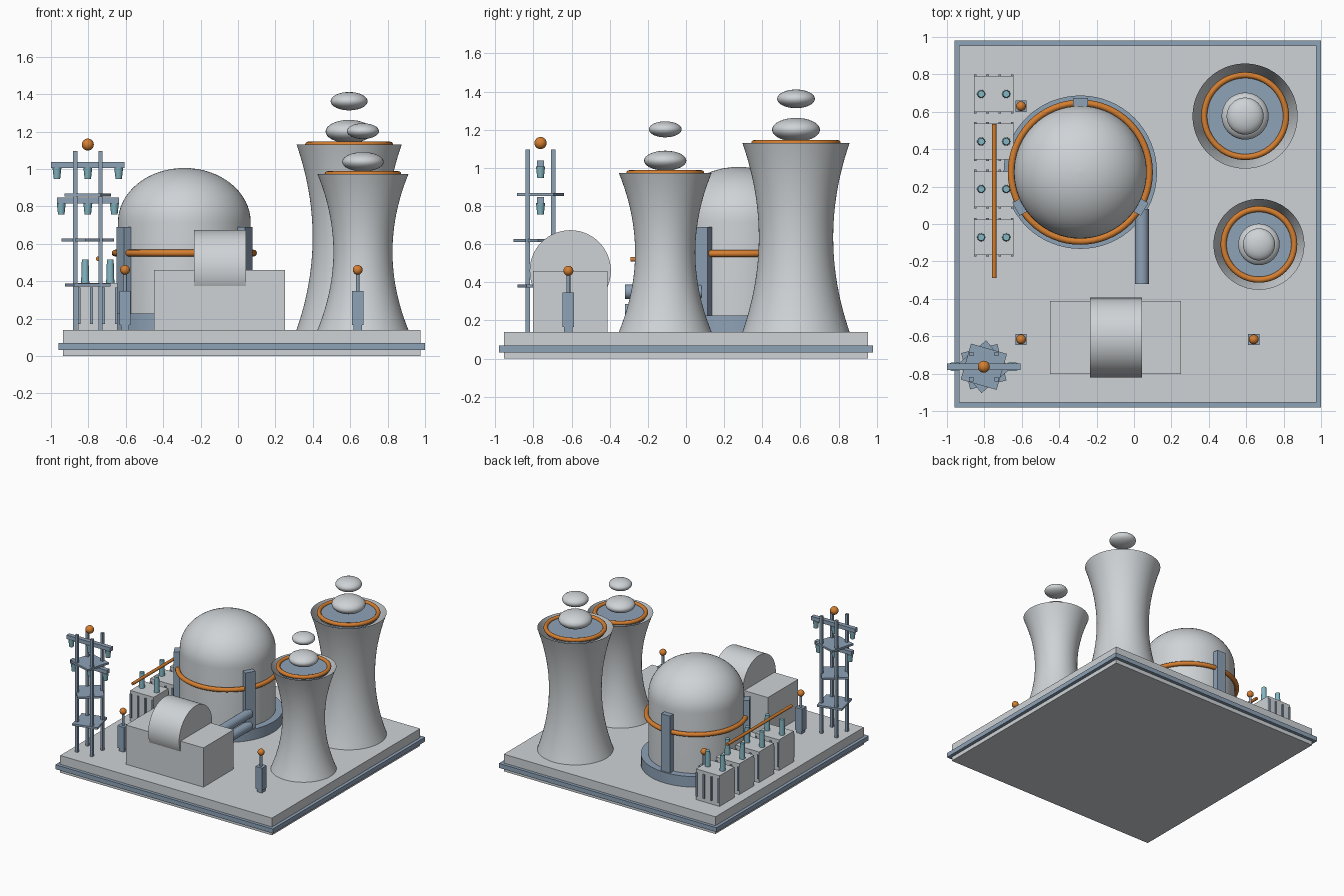
import bpy, math
from mathutils import Vector

if "Cube" in bpy.data.objects:
    bpy.data.objects.remove(bpy.data.objects["Cube"])

def mat(name, rgb):
    m = bpy.data.materials.new(name)
    m.diffuse_color = (*rgb, 1)
    m.use_nodes = True
    m.node_tree.nodes["Principled BSDF"].inputs["Base Color"].default_value = m.diffuse_color
    return m

GREY = mat("light concrete", (0.62, 0.65, 0.67))
STEEL = mat("blue grey steel", (0.27, 0.36, 0.47))
ORANGE = mat("orange", (0.66, 0.21, 0.03))
TEAL = mat("teal ceramic", (0.23, 0.47, 0.54))

def done(name, m, smooth=False):
    o = bpy.context.object
    o.name = name
    o.data.materials.append(m)
    if smooth:
        bpy.ops.object.shade_smooth_by_angle(angle=math.radians(35))
    return o

def box(name, m, x, y, z0, z1, sx, sy, rot=0):
    bpy.ops.mesh.primitive_cube_add(size=1, location=(x, y, (z0 + z1) / 2), rotation=(0, 0, rot))
    bpy.context.object.scale = (sx, sy, z1 - z0)
    return done(name, m)

def rod(name, m, a, b, r1, r2=None, n=24):
    a, b = Vector(a), Vector(b)
    d = b - a
    bpy.ops.mesh.primitive_cone_add(vertices=n, radius1=r1, radius2=r1 if r2 is None else r2,
                                    depth=d.length, location=(a + b) / 2,
                                    rotation=d.to_track_quat('Z', 'Y').to_euler())
    return done(name, m, True)

def ball(name, m, loc, rx, rz=None):
    bpy.ops.mesh.primitive_uv_sphere_add(segments=32, ring_count=16, radius=1, location=loc)
    bpy.context.object.scale = (rx, rx, rz or rx)
    return done(name, m, True)

def ring(name, m, loc, r, minor):
    bpy.ops.mesh.primitive_torus_add(major_radius=r, minor_radius=minor, location=loc,
                                     major_segments=64, minor_segments=12)
    return done(name, m, True)

def lathe(name, m, x, y, profile, n=64):
    """Surface of revolution from (radius, z) points; radius 0 closes it."""
    verts, faces = [], []
    for r, z in profile:
        for i in range(n):
            a = 2 * math.pi * i / n
            verts.append((r * math.cos(a), r * math.sin(a), z))
    for k in range(len(profile) - 1):
        for i in range(n):
            j = (i + 1) % n
            faces.append((k * n + i, k * n + j, (k + 1) * n + j, (k + 1) * n + i))
    me = bpy.data.meshes.new(name)
    me.from_pydata(verts, [], faces)
    o = bpy.data.objects.new(name, me)
    o.location = (x, y, 0)
    bpy.context.collection.objects.link(o)
    bpy.ops.object.select_all(action='DESELECT')
    o.select_set(True)
    bpy.context.view_layer.objects.active = o
    return done(name, m, True)

# Ground slab with a steel rim
G = 0.14
box("ground_slab", GREY, 0.02, 0, 0, G, 1.91, 1.91)
box("slab_rim", STEEL, 0.02, 0, 0.032, 0.068, 1.962, 1.962)

# Cooling towers: x, y, top z, end radius, waist radius, ring radius, puffs (z, rx, rz)
for x, y, top, r, w, rr, puffs in (
        (0.594, 0.577, 1.13, 0.281, 0.195, 0.219, ((1.2, 0.126, 0.062), (1.362, 0.099, 0.049))),
        (0.668, -0.109, 0.972, 0.243, 0.158, 0.189, ((1.038, 0.111, 0.052), (1.202, 0.086, 0.042)))):
    prof = []
    for i in range(25):
        t = i / 12 - 1
        prof.append((w + (r - w) * t * t, G + (top - G) * i / 24))
    lathe("cooling_tower", GREY, x, y, prof)
    rod("tower_cap", STEEL, (x, y, top - 0.03), (x, y, top), rr, n=48)
    ring("tower_ring", ORANGE, (x, y, top), rr, 0.016)
    for z, rx, rz in puffs:
        ball("steam_puff", GREY, (x, y, z), rx, rz)

# Containment dome
DX, DY, DR = -0.287, 0.277, 0.355
prof = [(DR, G), (DR, 0.715)]
prof += [(DR * math.cos(a), 0.715 + 0.29 * math.sin(a))
         for a in (math.pi / 2 * i / 16 for i in range(1, 17))]
lathe("containment_dome", GREY, DX, DY, prof)
rod("dome_footing", STEEL, (DX, DY, G), (DX, DY, 0.226), 0.41, n=64)
ring("dome_ring", ORANGE, (DX, DY, 0.55), 0.37, 0.018)
for k in range(3):
    a = math.radians(90 + 120 * k)
    box("dome_buttress", STEEL, DX + 0.372 * math.cos(a), DY + 0.372 * math.sin(a),
        G, 0.69, 0.05, 0.08, a)

# Steam pipes from the dome towards the hall
for z in (0.25, 0.35):
    rod("steam_pipe", STEEL, (0.042, 0.08, z), (0.042, -0.32, z), 0.037)

# Turbine hall with a barrel drum through its roof
box("turbine_hall", GREY, -0.1, -0.607, G, 0.46, 0.7, 0.39)
rod("turbine_drum", GREY, (-0.236, -0.607, 0.46), (0.043, -0.607, 0.46), 0.213, n=64)

# Transformer row with cooling fins, bushings and a busbar
for y in (0.695, 0.441, 0.187, -0.071):
    box("transformer", GREY, -0.75, y, G, 0.39, 0.212, 0.19)
    for s in (-1, 1):
        for k in range(4):
            box("cooling_fin", STEEL, -0.75 + (k - 1.5) * 0.066, y + s * 0.097,
                0.17, 0.365, 0.014, 0.014)
        rod("bushing", TEAL, (-0.75 + s * 0.067, y, 0.39), (-0.75 + s * 0.067, y, 0.515), 0.022, 0.018, 16)
rod("busbar", ORANGE, (-0.748, 0.535, 0.52), (-0.748, -0.29, 0.52), 0.012, n=16)

# Beacon posts
for x, y in ((-0.604, -0.617), (0.64, -0.617), (-0.604, 0.63)):
    box("beacon_foot", STEEL, x, y, G, 0.17, 0.045, 0.045)
    box("beacon_box", STEEL, x, y, 0.165, 0.347, 0.06, 0.06)
    rod("beacon_stem", STEEL, (x, y, 0.345), (x, y, 0.45), 0.01, n=12)
    ball("beacon_lamp", ORANGE, (x, y, 0.46), 0.026)

# Transmission pylon
PX, PY = -0.803, -0.763
for sx in (-1, 1):
    for sy in (-1, 1):
        box("pylon_leg", STEEL, PX + sx * 0.067, PY + sy * 0.067, G, 1.095, 0.022, 0.022)
for z, a in ((0.38, 14), (0.62, 40), (0.86, 74)):
    box("pylon_platform", STEEL, PX, PY, z - 0.008, z + 0.008, 0.2, 0.2, math.radians(a))
for z, half, off in ((1.022, 0.197, 0.165), (0.83, 0.166, 0.142)):
    box("pylon_arm", STEEL, PX, PY, z - 0.016, z + 0.016, 2 * half, 0.035)
    for k in (-1, 0, 1):
        x = PX + k * off
        rod("hanging_insulator", TEAL, (x, PY, z - 0.075), (x, PY, z - 0.014), 0.017, 0.024, 16)
ball("pylon_lamp", ORANGE, (PX, PY, 1.13), 0.032)
